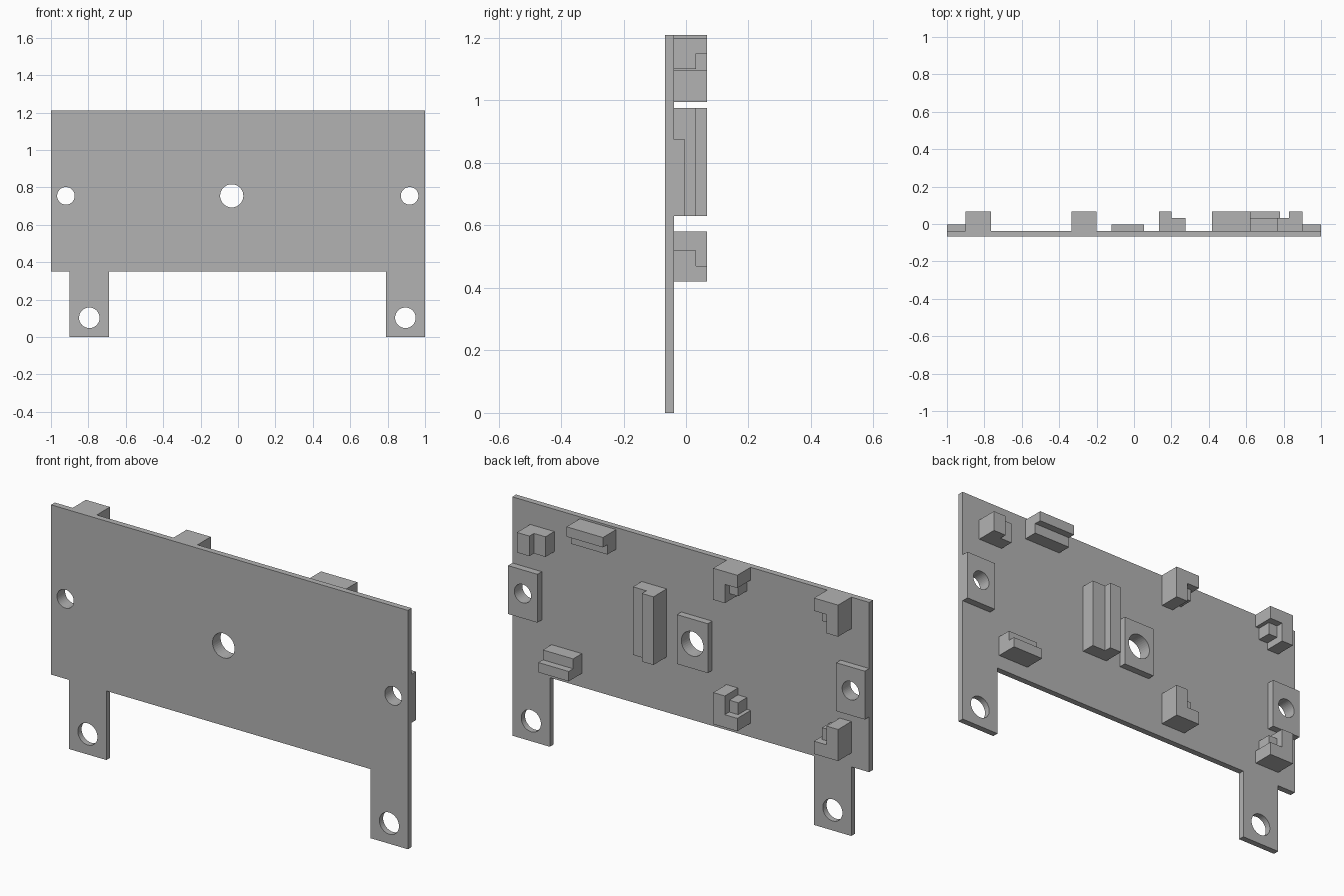
import bpy, bmesh, math
from mathutils import Vector

if "Cube" in bpy.data.objects:
    bpy.data.objects.remove(bpy.data.objects["Cube"], do_unlink=True)

grey = bpy.data.materials.new("plain_grey")
grey.use_nodes = True
colour = (0.45, 0.45, 0.45, 1)
grey.diffuse_color = colour
grey.node_tree.nodes["Principled BSDF"].inputs["Base Color"].default_value = colour

FRONT, BACK = -0.068, -0.038     # plate faces
PAD, LEDGE, WALL = -0.003, 0.032, 0.068   # heights of the raised features
MID_Z = 0.755


def make(name, bm):
    bmesh.ops.recalc_face_normals(bm, faces=bm.faces)
    mesh = bpy.data.meshes.new(name)
    bm.to_mesh(mesh)
    bm.free()
    mesh.materials.append(grey)
    obj = bpy.data.objects.new(name, mesh)
    bpy.context.collection.objects.link(obj)
    return obj


def add_prism(bm, points, place, lo, hi):
    """Extrude a 2D outline; place maps (u, v, depth) to x, y, z."""
    face = bm.faces.new([bm.verts.new(place(u, v, lo)) for u, v in points])
    top = bmesh.ops.extrude_face_region(bm, geom=[face])["geom"]
    move = Vector(place(0, 0, hi)) - Vector(place(0, 0, lo))
    bmesh.ops.translate(bm, vec=move, verts=[g for g in top if isinstance(g, bmesh.types.BMVert)])


def along_x(u, v, d): return (d, u, v)
def along_y(u, v, d): return (u, d, v)
def along_z(u, v, d): return (u, v, d)


def prism(name, points, place, lo, hi):
    bm = bmesh.new()
    add_prism(bm, points, place, lo, hi)
    return make(name, bm)


def rect(x0, x1, z0, z1):
    return [(x0, z0), (x1, z0), (x1, z1), (x0, z1)]


def drill(obj, x, z, radius):
    circle = [(x + radius * math.cos(i * math.tau / 40), z + radius * math.sin(i * math.tau / 40))
              for i in range(40)]
    cutter = prism("hole_cutter", circle, along_y, -0.2, 0.2)
    cutter.hide_render = True
    mod = obj.modifiers.new("hole", "BOOLEAN")
    mod.operation, mod.solver, mod.object = "DIFFERENCE", "EXACT", cutter
    bpy.context.view_layer.objects.active = obj
    bpy.ops.object.modifier_apply(modifier=mod.name)
    bpy.data.objects.remove(cutter, do_unlink=True)


# Back plate with two mounting legs
outline = [(-1, 1.21), (-1, 0.35), (-0.9, 0.35), (-0.9, 0), (-0.69, 0), (-0.69, 0.35),
           (0.79, 0.35), (0.79, 0), (1, 0), (1, 1.21)]
plate = prism("mounting_plate", outline, along_y, FRONT, BACK)
for x in (-0.795, 0.895):
    drill(plate, x, 0.103, 0.055)

# Drilled spacer pads
for name, x0, x1, z1, radius in (("right_pad", -1, -0.84, 0.875, 0.047),
                                 ("centre_pad", -0.12, 0.053, 0.88, 0.062),
                                 ("left_pad", 0.835, 1, 0.875, 0.047)):
    pad = prism(name, rect(x0, x1, 0.63, z1), along_y, BACK, PAD)
    for obj in (plate, pad):
        drill(obj, (x0 + x1) / 2, MID_Z, radius)


# Stepped rails: a high wall on one side, a lower ledge on the other
def stepped(name, place, wall, step, ledge, lo, hi):
    profile = [(wall, BACK), (wall, WALL), (step, WALL), (step, LEDGE), (ledge, LEDGE), (ledge, BACK)]
    if place is along_x:
        profile = [(y, z) for z, y in profile]
    prism(name, profile, place, lo, hi)


stepped("centre_rail", along_z, 0.135, 0.2, 0.275, 0.63, 0.975)
stepped("left_rail", along_z, 0.9, 0.83, 0.765, 0.995, 1.097)
stepped("top_rail", along_x, 1.2, 1.15, 1.1, 0.418, 0.622)
stepped("bottom_rail", along_x, 0.42, 0.47, 0.52, 0.61, 0.78)


# Corner holders: L-shaped wall with a small support block in the inner corner
def corner(name, x, z, sx, sz):
    def at(u, v): return (x + sx * u, z + sz * v)
    w, h, t, s = 0.135, 0.16, 0.065, 0.115
    bm = bmesh.new()
    add_prism(bm, [at(0, 0), at(w, 0), at(w, t), at(t, t), at(t, h), at(0, h)], along_y, BACK, WALL)
    add_prism(bm, [at(t, t), at(s, t), at(s, s + 0.01), at(t, s + 0.01)], along_y, BACK, LEDGE)
    make(name, bm)


for side, x, sx in (("outer", -0.9, 1), ("inner", -0.2, -1)):
    corner("upper_" + side + "_corner", x, 1.21, sx, -1)
    corner("lower_" + side + "_corner", x, 0.42, sx, 1)
